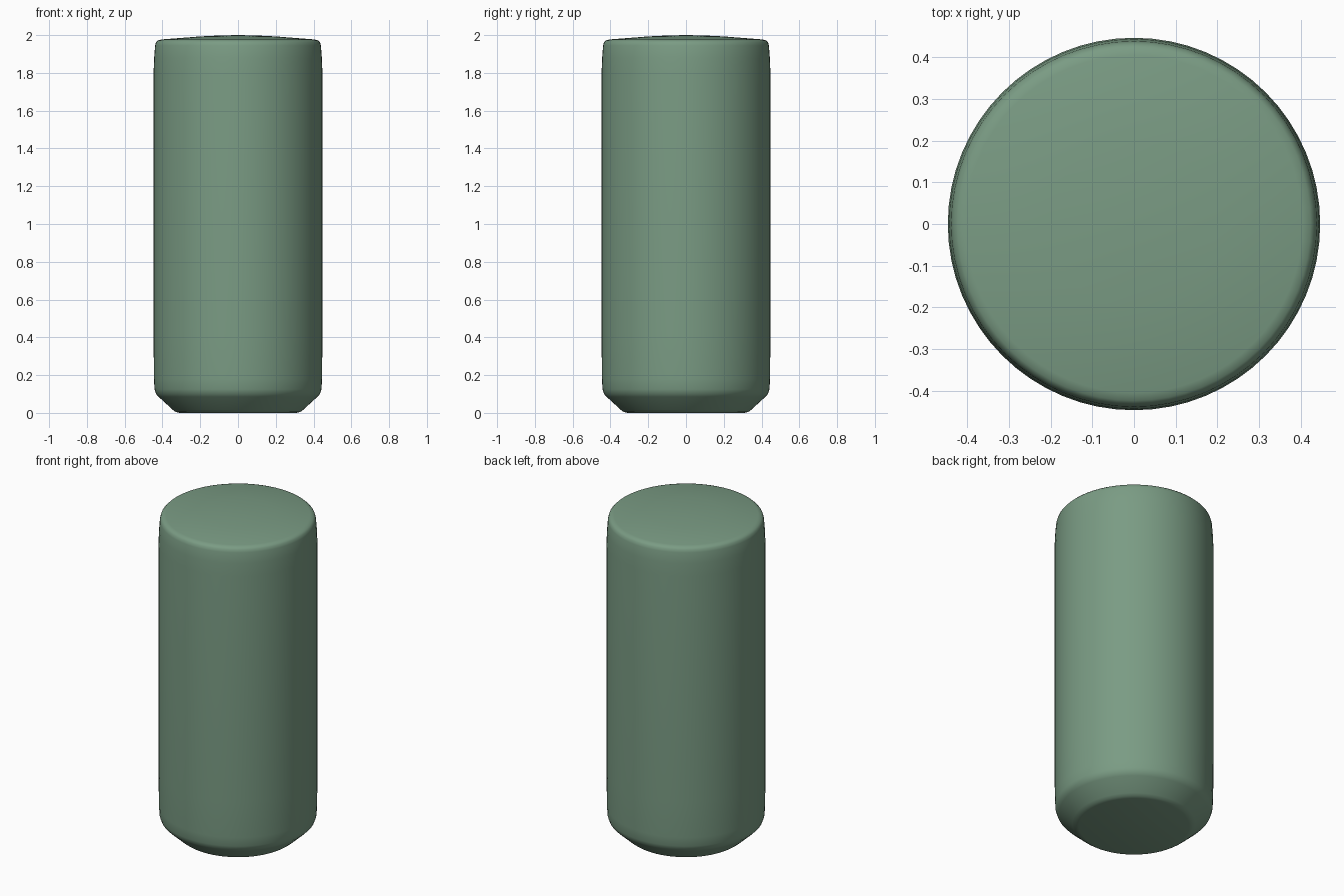
import bpy
import bmesh
import math

cube = bpy.data.objects.get("Cube")
if cube:
    bpy.data.objects.remove(cube, do_unlink=True)

# Muted green material
green = bpy.data.materials.new("muted_green")
green.use_nodes = True
colour = (0.195, 0.33, 0.23, 1.0)
green.diffuse_color = colour
green.node_tree.nodes["Principled BSDF"].inputs["Base Color"].default_value = colour

# Half profile (radius, height): flat base, chamfer, straight wall, domed top
profile = [
    (0, 0), (0.31, 0), (0.33, 0.005), (0.345, 0.016),
    (0.42, 0.085), (0.434, 0.1), (0.442, 0.125), (0.445, 0.18), (0.447, 0.4),
    (0.447, 1.8), (0.444, 1.88), (0.439, 1.945), (0.434, 1.962),
    (0.424, 1.972), (0.405, 1.977), (0.2, 1.993), (0.1, 1.998), (0, 2),
]

# Cylinder body, turned around the z axis
bm = bmesh.new()
verts = [bm.verts.new((r, 0, z)) for r, z in profile]
edges = [bm.edges.new(pair) for pair in zip(verts, verts[1:])]
bmesh.ops.spin(bm, geom=verts + edges, cent=(0, 0, 0), axis=(0, 0, 1),
               angle=math.tau, steps=64, use_merge=False)
bmesh.ops.remove_doubles(bm, verts=bm.verts[:], dist=0.0005)
bmesh.ops.recalc_face_normals(bm, faces=bm.faces[:])

mesh = bpy.data.meshes.new("cylinder_body")
bm.to_mesh(mesh)
bm.free()
mesh.materials.append(green)
body = bpy.data.objects.new("cylinder_body", mesh)
bpy.context.collection.objects.link(body)

# Smooth shading
bpy.ops.object.select_all(action="DESELECT")
body.select_set(True)
bpy.context.view_layer.objects.active = body
bpy.ops.object.shade_smooth_by_angle(angle=math.radians(40))
